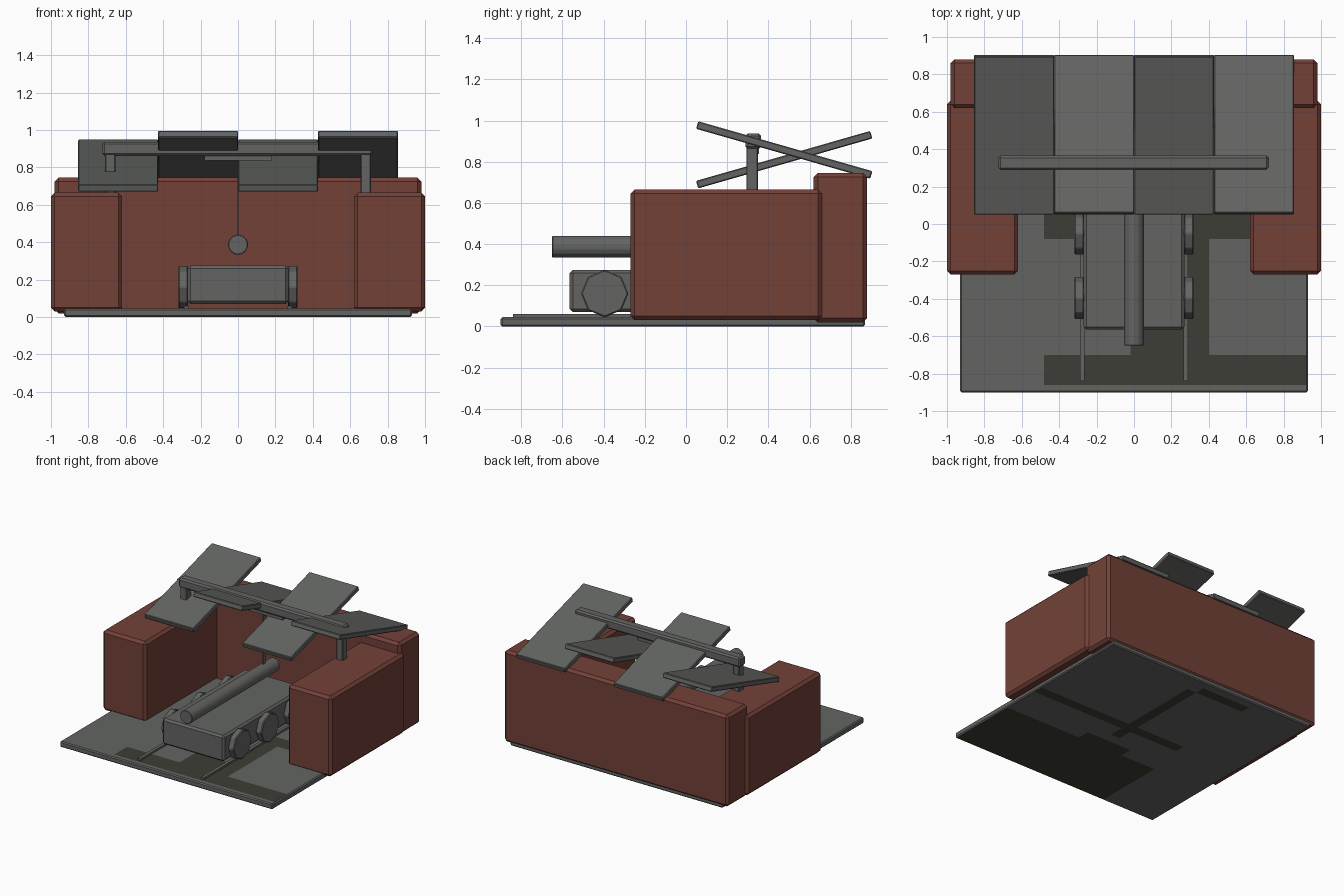
import bpy, bmesh, math
from mathutils import Vector, Matrix

if "Cube" in bpy.data.objects:
    bpy.data.objects.remove(bpy.data.objects["Cube"])


def material(name, rgb):
    m = bpy.data.materials.new(name)
    m.diffuse_color = (*rgb, 1)
    m.use_nodes = True
    m.node_tree.nodes["Principled BSDF"].inputs["Base Color"].default_value = m.diffuse_color
    return m


GREY = material("weathered_grey", (0.125, 0.130, 0.123))
RED = material("red_brown", (0.170, 0.053, 0.039))
DARK = material("dark_olive", (0.048, 0.048, 0.037))


def finish(name, bm, mats, bevel=0.0):
    if bevel:
        bmesh.ops.bevel(bm, geom=bm.edges[:], offset=bevel, segments=1, affect='EDGES')
    mesh = bpy.data.meshes.new(name)
    bm.to_mesh(mesh)
    bm.free()
    ob = bpy.data.objects.new(name, mesh)
    bpy.context.collection.objects.link(ob)
    for m in mats:
        mesh.materials.append(m)
    return ob


def box_mesh(x, y, z):
    """Box from (min, max) ranges on each axis."""
    bm = bmesh.new()
    lo, hi = Vector((x[0], y[0], z[0])), Vector((x[1], y[1], z[1]))
    bmesh.ops.create_cube(bm, size=1, matrix=Matrix.Translation((lo + hi) / 2)
                          @ Matrix.Diagonal((*(hi - lo), 1)))
    return bm


def box(name, x, y, z, mat, bevel=0.0):
    return finish(name, box_mesh(x, y, z), [mat], bevel)


def cylinder(name, centre, radius, depth, sides, axis, mat, bevel=0.0):
    bm = bmesh.new()
    turn = Matrix.Rotation(math.pi / 2, 4, 'Y' if axis == 'X' else 'X')
    bmesh.ops.create_cone(bm, cap_ends=True, segments=sides, radius1=radius,
                          radius2=radius, depth=depth,
                          matrix=Matrix.Translation(centre) @ turn)
    return finish(name, bm, [mat], bevel)


# Floor slab, cut into cells so stained patches follow straight seams
TOP_STAINS = [(-.48, -.02, -.86, -.70), (-.02, .28, -.86, -.50), (.28, .93, -.86, -.70),
              (.28, .40, -.70, .05), (.40, .62, -.08, .05), (-.48, -.32, -.08, .05)]
BOTTOM_STAINS = [(-.46, .93, -.90, -.32), (-.41, .93, -.02, .06),
                 (-.41, .02, .72, .80), (.02, .10, -.14, .72), (-.15, .25, -.32, -.22)]
bm = box_mesh((-.93, .93), (-.90, .87), (0, .045))
bmesh.ops.bevel(bm, geom=bm.edges[:], offset=.008, segments=1, affect='EDGES')
for s in TOP_STAINS + BOTTOM_STAINS:
    for i, v in enumerate(s):
        axis = Vector((1, 0, 0)) if i < 2 else Vector((0, 1, 0))
        if v < .92 and v > -.89:
            bmesh.ops.bisect_plane(bm, geom=bm.verts[:] + bm.edges[:] + bm.faces[:],
                                   plane_co=axis * v, plane_no=axis)
bm.normal_update()
for f in bm.faces:
    c = f.calc_center_median()
    stains = TOP_STAINS if f.normal.z > .9 else BOTTOM_STAINS if f.normal.z < -.9 else []
    f.material_index = int(any(a < c.x < b and d < c.y < e for a, b, d, e in stains))
finish("floor_slab", bm, [GREY, DARK])

# Walls
box("back_wall", (-.98, .98), (.62, .88), (.02, .745), RED, .02)
for side, label in ((-1, "left"), (1, "right")):
    xs = sorted((side * .62, side * 1.0))
    box(label + "_wall", xs, (-.27, .66), (.03, .665), RED, .02)

    # Rails, wheels and roof posts
    xs = sorted((side * .265, side * .29))
    box(label + "_rail", xs, (-.84, .63), (.04, .06), GREY)
    for i in range(3):
        cylinder(f"{label}_wheel_{i + 1}", (side * .293, -.395 + i * .345, .16),
                 .115, .05, 8, 'X', GREY, .006)
    xs = sorted((side * .655, side * .71))
    box(label + "_roof_post", xs, (.293, .35), (.64, .88), GREY, .004)

# Gun carriage and barrel
box("carriage_body", (-.27, .27), (-.565, .465), (.07, .275), GREY, .015)
cylinder("gun_barrel", (0, -.10, .387), .054, 1.10, 14, 'Y', GREY, .004)

# Overhead beam with hoist plate and hanging cable
box("roof_beam", (-.725, .72), (.288, .365), (.862, .937), GREY, .012)
box("hoist_plate", (-.18, .18), (.30, .355), (.838, .862), GREY)
box("hoist_cable", (-.004, .004), (.31, .34), (.43, .85), GREY)

# Four roof panels, tilted alternately
for i in range(4):
    up = 1 if i % 2 == 0 else -1
    bm = box_mesh((-.2145, .2145), (-.44, .44), (-.019, .019))
    bmesh.ops.bevel(bm, geom=bm.edges[:], offset=.005, segments=1, affect='EDGES')
    place = (Matrix.Translation((-.641 + i * .4275, .477, .81 if up > 0 else .857))
             @ Matrix.Rotation(up * math.radians(16), 4, 'X'))
    bmesh.ops.transform(bm, matrix=place, verts=bm.verts[:])
    finish(f"roof_panel_{i + 1}", bm, [GREY])
